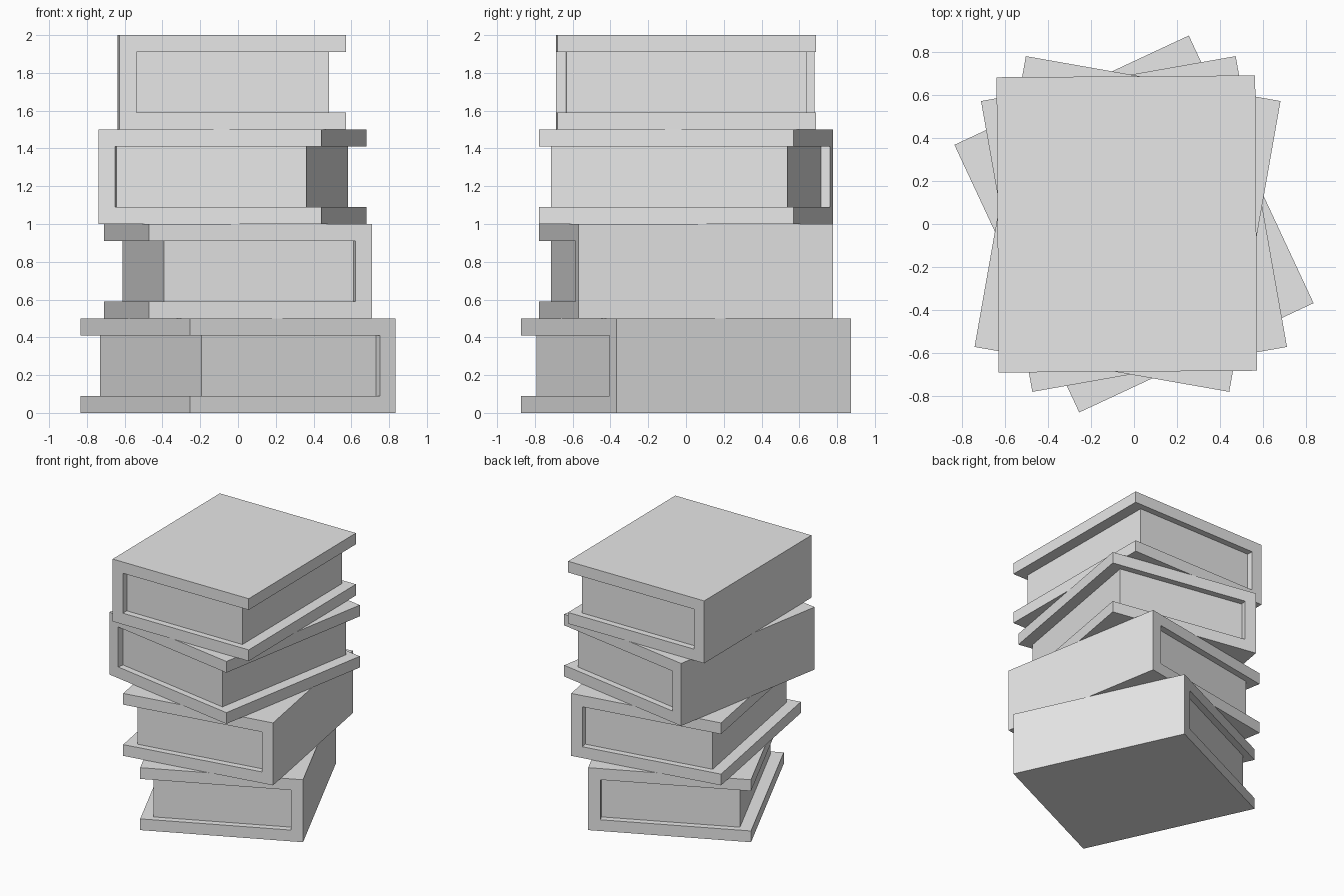
import bpy, bmesh, math
from mathutils import Matrix

if "Cube" in bpy.data.objects:
    bpy.data.objects.remove(bpy.data.objects["Cube"])

# One plain grey for covers and pages
grey = bpy.data.materials.new("light grey")
grey.use_nodes = True
grey.diffuse_color = (0.8, 0.8, 0.8, 1)
grey.node_tree.nodes["Principled BSDF"].inputs["Base Color"].default_value = (0.8, 0.8, 0.8, 1)

W, D, H = 1.2, 1.37, 0.5           # book width, depth, thickness
BOARD = 0.09                       # cover board and spine thickness
FORE, ENDS = 0.09, 0.05            # page insets at the fore edge and the two ends


def extrude_profile(name, profile, depth, place):
    """Extrude an x-z outline along y, centred, then place it."""
    bm = bmesh.new()
    face = bm.faces.new([bm.verts.new((x, -depth / 2, z)) for x, z in profile])
    out = bmesh.ops.extrude_face_region(bm, geom=[face])
    moved = [g for g in out["geom"] if isinstance(g, bmesh.types.BMVert)]
    bmesh.ops.translate(bm, vec=(0, depth, 0), verts=moved)
    bmesh.ops.recalc_face_normals(bm, faces=bm.faces)
    mesh = bpy.data.meshes.new(name)
    bm.to_mesh(mesh)
    bm.free()
    mesh.materials.append(grey)
    obj = bpy.data.objects.new(name, mesh)
    obj.matrix_world = place
    bpy.context.collection.objects.link(obj)
    return obj


def book(name, x, z, degrees):
    place = Matrix.Translation((x, 0, z)) @ Matrix.Rotation(math.radians(degrees), 4, "Z")
    l, r, s = -W / 2, W / 2, -W / 2 + BOARD
    # C-shaped cover with the spine on local -x
    extrude_profile(name + "_cover", [
        (l, 0), (r, 0), (r, BOARD), (s, BOARD),
        (s, H - BOARD), (r, H - BOARD), (r, H), (l, H)], D, place)
    # Page block set back inside the cover
    extrude_profile(name + "_pages", [
        (s, BOARD), (r - FORE, BOARD), (r - FORE, H - BOARD), (s, H - BOARD)],
        D - 2 * ENDS, place)


# Stack from bottom to top: x offset and turn of each book
stack = [("bottom_book", 0, 205), ("second_book", 0, 190),
         ("third_book", -0.03, -10), ("top_book", -0.033, 0.4)]
for i, (name, x, turn) in enumerate(stack):
    book(name, x, i * H, turn)
